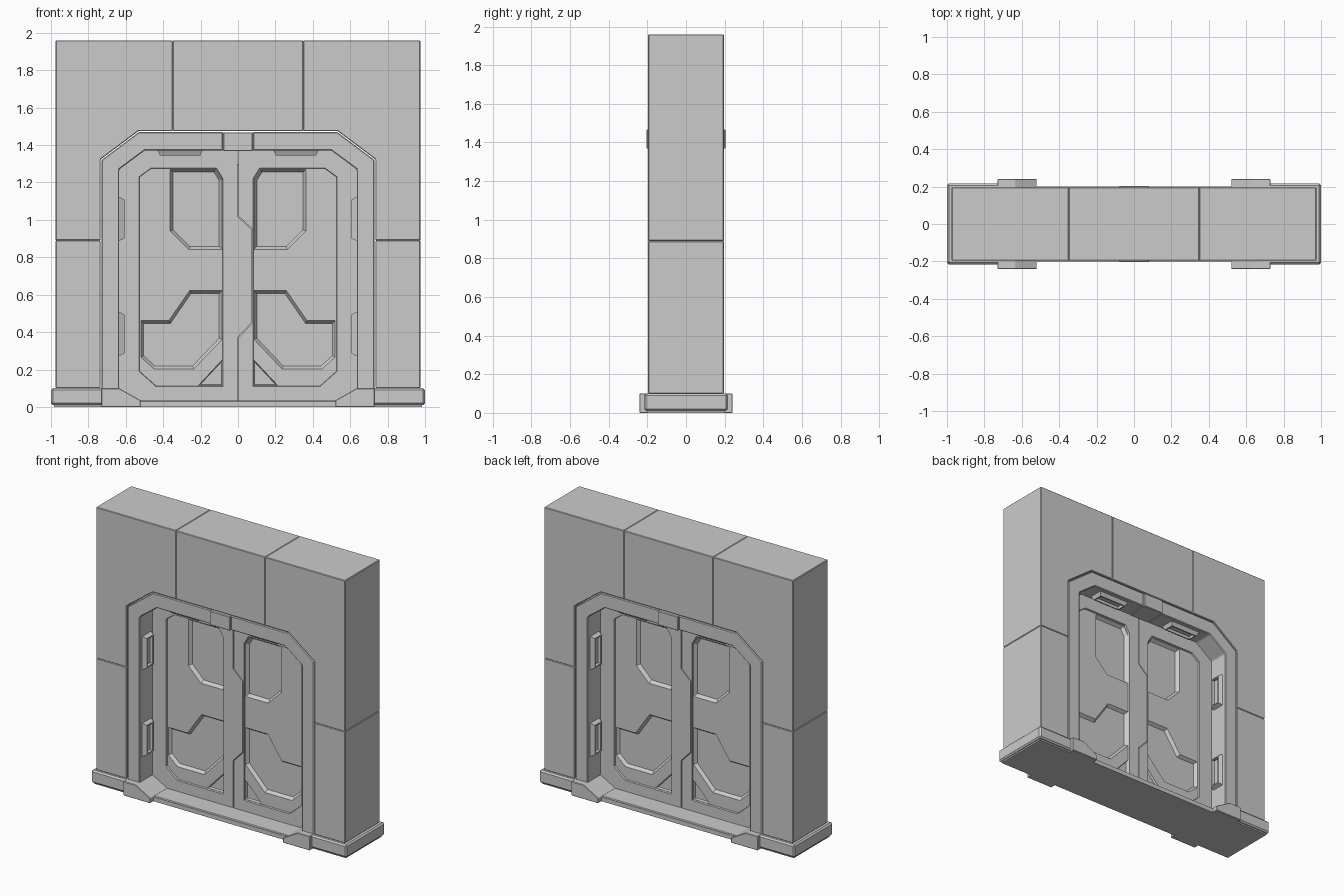
import bpy, bmesh, math
from mathutils import Matrix, Vector

if "Cube" in bpy.data.objects:
    bpy.data.objects.remove(bpy.data.objects["Cube"])

FRONT = []  # parts repeated on the back by a half turn


def offset(pts, d):
    """Shrink a closed profile by d with mitred corners."""
    n = len(pts)
    area = sum(pts[i][0] * pts[(i + 1) % n][1] - pts[(i + 1) % n][0] * pts[i][1] for i in range(n))
    s = 1 if area > 0 else -1
    out = []
    for i in range(n):
        p = Vector(pts[i])
        a = (p - Vector(pts[i - 1])).normalized()
        b = (Vector(pts[(i + 1) % n]) - p).normalized()
        na, nb = Vector((-a.y, a.x)) * s, Vector((-b.y, b.x)) * s
        out.append(p + (na + nb) * (d / (1 + na.dot(nb))))
    return out


def solid(name, pts, y0, y1, taper=0, bevel=0, hollow=None, matrix=None):
    """Extrude an (x, z) profile from y0 to y1; optional taper, bevel and sunken end face."""
    bm = bmesh.new()
    a = [bm.verts.new((p[0], y0, p[1])) for p in pts]
    b = [bm.verts.new((p[0], y1, p[1])) for p in offset(pts, taper)]
    n = len(pts)
    bm.faces.new(a)
    end = bm.faces.new(b)
    for i in range(n):
        j = (i + 1) % n
        bm.faces.new((a[i], a[j], b[j], b[i]))
    bmesh.ops.recalc_face_normals(bm, faces=bm.faces[:])
    if hollow:
        rim, depth = hollow
        bmesh.ops.inset_region(bm, faces=[end], thickness=rim)
        bmesh.ops.inset_region(bm, faces=[end], thickness=0.004, depth=-depth)
    if bevel:
        bmesh.ops.bevel(bm, geom=bm.edges[:], offset=bevel, segments=1, affect='EDGES')
    if matrix:
        bm.transform(matrix)
        bmesh.ops.recalc_face_normals(bm, faces=bm.faces[:])
    me = bpy.data.meshes.new(name)
    bm.to_mesh(me)
    bm.free()
    ob = bpy.data.objects.new(name, me)
    bpy.context.collection.objects.link(ob)
    return ob


def rect(x0, x1, z0, z1):
    return [(x0, z0), (x1, z0), (x1, z1), (x0, z1)]


def flip(pts, s):
    return [(p[0] * s, p[1]) for p in pts]


def carve(ob, pts, y0, y1, taper):
    """Cut a tapered pocket into a part."""
    cutter = solid("cutter", pts, y0, y1, taper)
    cutter.hide_render = True
    mod = ob.modifiers.new("pocket", 'BOOLEAN')
    mod.object, mod.operation, mod.solver = cutter, 'DIFFERENCE', 'EXACT'
    bpy.context.view_layer.objects.active = ob
    bpy.ops.object.modifier_apply(modifier=mod.name)
    bpy.data.objects.remove(cutter)


W = 0.196   # half depth of wall
D = -0.05   # front face of door leaves

# Wall centre block, keystone, sill, underplate and door core
solid("wall_top_middle", rect(-0.35, 0.35, 1.475, 1.96), -W, W, bevel=0.004)
solid("keystone", rect(-0.08, 0.08, 1.368, 1.468), -0.204, 0.204, bevel=0.004)
solid("sill", rect(-0.53, 0.53, 0, 0.035), -W, W, bevel=0.006)
solid("underplate", rect(-0.985, 0.985, 0, 0.03), -0.2, 0.2)
solid("door_core", rect(-0.64, 0.64, 0.03, 1.3), -0.005, 0.005)

upper = [(0.735, 0.89), (0.975, 0.89), (0.975, 1.96), (0.35, 1.96),
         (0.35, 1.475), (0.532, 1.475), (0.735, 1.323)]
arch = [(0.08, 1.47), (0.53, 1.47), (0.73, 1.32), (0.73, 0.03),
        (0.635, 0.03), (0.635, 1.27), (0.5, 1.37), (0.08, 1.37)]
foot = [(0.73, 0), (0.73, 0.1), (0.635, 0.1), (0.52, 0.035), (0.52, 0)]

# Door leaf outline, interlocking seam and pockets
seam = [(0, 0.03), (0, 0.37), (0.075, 0.45), (0.075, 0.95), (0, 1.02), (0, 1.375)]
panel = [(0.08, 0.11), (0.44, 0.11), (0.53, 0.19), (0.53, 1.23),
         (0.465, 1.278), (0.115, 1.278), (0.08, 1.22)]
window = [(0.083, 0.84), (0.265, 0.84), (0.365, 0.94), (0.365, 1.273), (0.118, 1.273), (0.083, 1.215)]
lower = [(0.083, 0.36), (0.235, 0.2), (0.45, 0.2), (0.522, 0.265),
         (0.522, 0.465), (0.37, 0.465), (0.26, 0.625), (0.083, 0.625)]
corner = [(0.083, 0.114), (0.215, 0.114), (0.083, 0.255)]

for s, side in ((-1, "left"), (1, "right")):
    # Wall blocks, door frame, foot and base on each side
    solid("wall_upper_" + side, flip(upper, s), -W, W, bevel=0.004)
    solid("wall_lower_" + side, flip(rect(0.735, 0.975, 0.1, 0.89), s), -W, W, bevel=0.004)
    solid("door_frame_" + side, flip(arch, s), -0.194, 0.194, bevel=0.005)
    solid("foot_" + side, flip(foot, s), -0.24, 0.24, bevel=0.003)
    solid("base_" + side, flip(rect(0.715, 1.0, 0.01, 0.1), s), -0.217, 0.217, bevel=0.01)

    # Door leaf with panel, window, lower pocket and corner pocket
    edge = [(x + s * 0.003, z) for x, z in seam]
    leaf = solid("door_leaf_" + side,
                 edge + [(s * 0.5, 1.375), (s * 0.64, 1.275), (s * 0.64, 0.03)], D, 0)
    carve(leaf, flip(panel, s), D - 0.002, D + 0.012, 0.003)
    for pocket, taper, depth in ((window, 0.018, 0.036), (lower, 0.018, 0.034), (corner, 0.006, 0.028)):
        carve(leaf, flip(pocket, s), D + 0.008, D + depth, taper)
    FRONT.append(leaf)

    # Hollow lamp housings on the jambs and lintel
    for k, z in enumerate((0.39, 1.005)):
        m = Matrix.Translation((s * 0.636, -0.115, z)) @ Matrix.Rotation(s * math.pi / 2, 4, 'Z')
        FRONT.append(solid(f"jamb_lamp_{side}_{k}", rect(-0.05, 0.05, -0.118, 0.118),
                           0, 0.028, 0.013, hollow=(0.012, 0.018), matrix=m))
    m = Matrix.Translation((s * 0.31, -0.115, 1.371)) @ Matrix.Rotation(-math.pi / 2, 4, 'X')
    FRONT.append(solid("lintel_lamp_" + side, rect(-0.12, 0.12, -0.05, 0.05),
                       0, 0.028, 0.013, hollow=(0.012, 0.018), matrix=m))

# Back of the doorway: the same parts turned half way round
for ob in FRONT:
    back = bpy.data.objects.new(ob.name + "_back", ob.data)
    back.rotation_euler.z = math.pi
    bpy.context.collection.objects.link(back)
